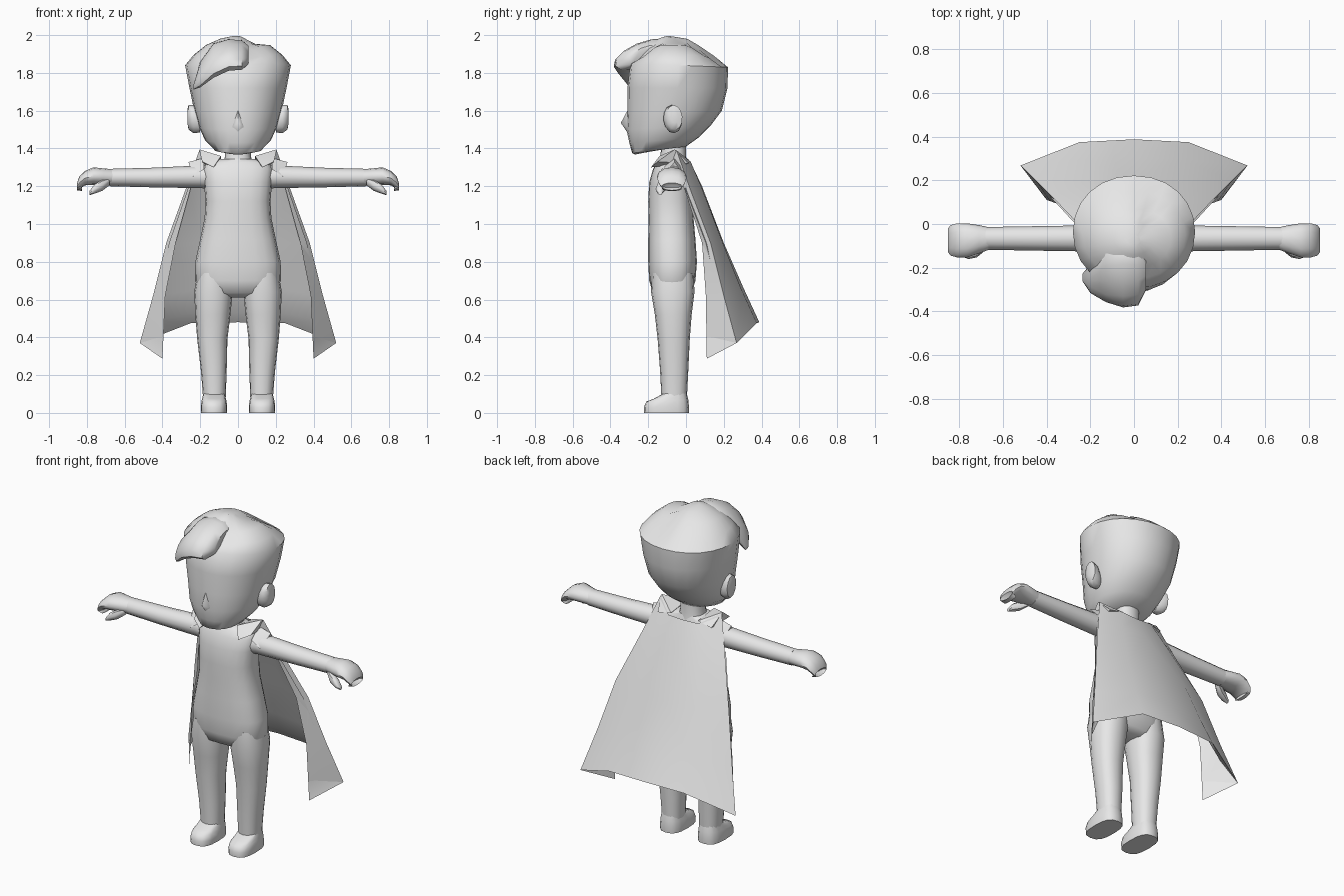
import bpy, bmesh, math

grey = bpy.data.materials.new("plain_grey")
grey.diffuse_color = (0.8, 0.8, 0.8, 1)


def finish(name, bm, mirror=False, angle=50):
    """Turn a bmesh into a smooth-shaded object, optionally mirrored in x."""
    bmesh.ops.recalc_face_normals(bm, faces=bm.faces)
    me = bpy.data.meshes.new(name)
    bm.to_mesh(me)
    bm.free()
    me.materials.append(grey)
    ob = bpy.data.objects.new(name, me)
    bpy.context.collection.objects.link(ob)
    bpy.ops.object.select_all(action='DESELECT')
    ob.select_set(True)
    bpy.context.view_layer.objects.active = ob
    bpy.ops.object.shade_smooth_by_angle(angle=math.radians(angle))
    if mirror:
        ob.modifiers.new("Mirror", 'MIRROR').use_mirror_merge = False
    return ob


def loft(name, rings, mirror=False, angle=50, tweak=None):
    """Skin a list of equal-length closed rings and cap both ends."""
    bm = bmesh.new()
    vs = [[bm.verts.new(p) for p in r] for r in rings]
    n = len(rings[0])
    for a, b in zip(vs, vs[1:]):
        for i in range(n):
            j = (i + 1) % n
            bm.faces.new((a[i], a[j], b[j], b[i]))
    bm.faces.new(vs[0][::-1])
    bm.faces.new(vs[-1])
    if tweak:
        for v in bm.verts:
            tweak(v.co)
    return finish(name, bm, mirror, angle)


def power(v, e):
    return math.copysign(abs(v) ** (2 / e), v)


def level_ring(cx, hw, yf, yb, zf, zb=None, n=16, e=2.3):
    """Rounded ring around z; zf / zb are the heights at its front and back."""
    zb = zf if zb is None else zb
    out = []
    for i in range(n):
        t = 2 * math.pi * i / n
        c, s = power(math.cos(t), e), power(math.sin(t), e)
        out.append((cx + hw * c, (yf + yb) / 2 + (yb - yf) / 2 * s,
                    (zf + zb) / 2 + (zb - zf) / 2 * s))
    return out


def side_ring(x, y, z, ry, rz, tilt=0, n=12):
    """Ellipse in the yz plane at x."""
    out = []
    for i in range(n):
        t = 2 * math.pi * i / n
        a, b = ry * math.cos(t), rz * math.sin(t)
        out.append((x, y + a * math.cos(tilt) - b * math.sin(tilt),
                    z + a * math.sin(tilt) + b * math.cos(tilt)))
    return out


def hull(name, pts, mirror=True, angle=30):
    bm = bmesh.new()
    for p in pts:
        bm.verts.new(p)
    bmesh.ops.convex_hull(bm, input=bm.verts)
    return finish(name, bm, mirror, angle)


# Head with the back hair; a parting groove runs over the crown
def parting(co):
    if co.z > 1.88:
        co.z -= 0.03 * math.exp(-((co.x - 0.08) / 0.045) ** 2)


head = [(0.07, -0.27, -0.10, 1.368, 1.40), (0.125, -0.285, 0.00, 1.375, 1.41),
        (0.175, -0.30, 0.07, 1.43, 1.46), (0.205, -0.315, 0.13, 1.50, 1.52),
        (0.232, -0.31, 0.19, 1.60, 1.60), (0.257, -0.31, 0.22, 1.72, 1.72),
        (0.28, -0.295, 0.222, 1.85, 1.83), (0.235, -0.25, 0.15, 1.90, 1.89),
        (0.17, -0.20, 0.07, 1.95, 1.945), (0.09, -0.14, 0.01, 1.985, 1.98),
        (0.03, -0.10, -0.05, 1.997, 1.99)]
loft("head", [level_ring(0, w, f, b, zf, zb, 24, 2.1) for w, f, b, zf, zb in head],
     tweak=parting)

# Swept fringe
fringe = [(-0.235, -0.245, 1.725, 0.012, 0.02, 1.2), (-0.20, -0.25, 1.79, 0.08, 0.05, 0.8),
          (-0.13, -0.23, 1.865, 0.145, 0.07, 0.5), (-0.05, -0.235, 1.895, 0.16, 0.065, 0.4),
          (0.02, -0.235, 1.895, 0.15, 0.06, 0.4), (0.055, -0.22, 1.895, 0.09, 0.04, 0.4)]
loft("fringe", [side_ring(*s) for s in fringe])

# Nose
hull("nose", [(0, -0.345, 1.535), (0.035, -0.305, 1.51), (-0.035, -0.305, 1.51),
              (0, -0.30, 1.47), (0, -0.30, 1.62)], mirror=False, angle=80)

# Ears
loft("ear", [side_ring(0.20, -0.075, 1.54, 0.035, 0.055, 0.1),
             side_ring(0.235, -0.07, 1.555, 0.05, 0.075, 0.1),
             side_ring(0.262, -0.062, 1.565, 0.043, 0.065, 0.1),
             side_ring(0.268, -0.06, 1.57, 0.02, 0.035, 0.1)], mirror=True)

# Neck
loft("neck", [level_ring(0, 0.085, -0.15, 0.01, 1.30),
              level_ring(0, 0.068, -0.135, 0.0, 1.36),
              level_ring(0, 0.068, -0.13, 0.0, 1.44)])

# Torso
torso = [(0.12, -0.12, 0.0, 0.61), (0.19, -0.175, 0.03, 0.635), (0.228, -0.195, 0.05, 0.70),
         (0.226, -0.20, 0.058, 0.80), (0.20, -0.20, 0.05, 0.92), (0.177, -0.198, 0.04, 1.03),
         (0.172, -0.20, 0.035, 1.12), (0.18, -0.195, 0.03, 1.22), (0.185, -0.175, 0.015, 1.29),
         (0.165, -0.155, 0.005, 1.325), (0.09, -0.14, 0.0, 1.345)]
loft("torso", [level_ring(0, w, f, b, z, n=20, e=2.5) for w, f, b, z in torso])

# Legs
legs = [(0.125, 0.09, -0.18, 0.04, 0.74), (0.13, 0.102, -0.185, 0.045, 0.64),
        (0.133, 0.093, -0.165, 0.03, 0.52), (0.136, 0.08, -0.15, 0.02, 0.39),
        (0.128, 0.068, -0.137, 0.012, 0.22), (0.125, 0.06, -0.13, 0.005, 0.08)]
loft("leg", [level_ring(c, w, f, b, z) for c, w, f, b, z in legs], mirror=True)

# Feet
foot = [(0.068, -0.222, 0.015, 0, 0), (0.07, -0.223, 0.016, 0.03, 0.03),
        (0.066, -0.21, 0.012, 0.06, 0.07), (0.06, -0.17, 0.005, 0.075, 0.10),
        (0.056, -0.125, 0.0, 0.10, 0.12)]
loft("foot", [level_ring(0.127, w, f, b, zf, zb, e=2.8) for w, f, b, zf, zb in foot],
     mirror=True)

# Arms
arm = [(0.12, -0.07, 1.245, 0.065, 0.06), (0.20, -0.066, 1.25, 0.06, 0.06),
       (0.45, -0.066, 1.246, 0.056, 0.052), (0.68, -0.066, 1.246, 0.052, 0.046)]
loft("arm", [side_ring(*s) for s in arm], mirror=True)

# Hands with curled fingers, and thumbs
hand = [(0.66, -0.066, 1.246, 0.05, 0.044), (0.71, -0.07, 1.25, 0.065, 0.044),
        (0.765, -0.075, 1.253, 0.078, 0.047), (0.81, -0.075, 1.243, 0.078, 0.038),
        (0.84, -0.075, 1.218, 0.07, 0.034), (0.852, -0.075, 1.198, 0.055, 0.02),
        (0.825, -0.075, 1.183, 0.05, 0.008)]
loft("hand", [side_ring(*s) for s in hand], mirror=True)
thumb = [(0.68, -0.10, 1.225, 0.02, 0.02), (0.72, -0.125, 1.205, 0.028, 0.03),
         (0.76, -0.137, 1.185, 0.024, 0.024), (0.785, -0.137, 1.165, 0.012, 0.012)]
loft("thumb", [side_ring(*s, n=8) for s in thumb], mirror=True)

# Collar points and shoulder flaps
hull("collar", [(0.09, -0.14, 1.36), (0.13, -0.185, 1.30), (0.19, -0.15, 1.33),
                (0.205, -0.06, 1.395), (0.18, 0.015, 1.32), (0.09, 0.015, 1.34)])
hull("shoulder_flap", [(0.18, -0.13, 1.29), (0.18, 0.0, 1.29), (0.18, -0.06, 1.35),
                       (0.262, -0.06, 1.328), (0.24, -0.125, 1.25), (0.24, -0.005, 1.25)])

# Cape: rows from the collar to the hem, columns from centre back to front edge
cape = [[(0, 0.025, 1.325), (0.10, 0.025, 1.33), (0.205, -0.05, 1.39), (0.18, -0.08, 1.32)],
        [(0, 0.085, 1.20), (0.15, 0.08, 1.20), (0.275, 0.02, 1.19), (0.25, -0.01, 1.19)],
        [(0, 0.20, 0.90), (0.20, 0.195, 0.90), (0.38, 0.13, 0.90), (0.33, 0.085, 0.90)],
        [(0, 0.305, 0.66), (0.23, 0.295, 0.65), (0.45, 0.20, 0.62), (0.385, 0.105, 0.62)],
        [(0, 0.388, 0.48), (0.25, 0.375, 0.475), (0.52, 0.268, 0.37), (0.40, 0.11, 0.287)]]
# Turned-under hem and inner lining
lining = [[(0, 0.345, 0.53), (0.24, 0.33, 0.53), (0.42, 0.235, 0.49), (0.397, 0.11, 0.40)]]
lining += [[(x * 0.96, y - 0.025, z) for x, y, z in r[:3]] + [r[3]] for r in cape[3:0:-1]]
bm = bmesh.new()
for side in (1, -1):
    rows = [[bm.verts.new((side * x, y, z)) for x, y, z in r] for r in cape + lining]
    for a, b in zip(rows, rows[1:]):
        for i in range(3):
            bm.faces.new((a[i], a[i + 1], b[i + 1], b[i]))
bmesh.ops.remove_doubles(bm, verts=bm.verts, dist=0.0005)
finish("cape", bm, angle=75)
